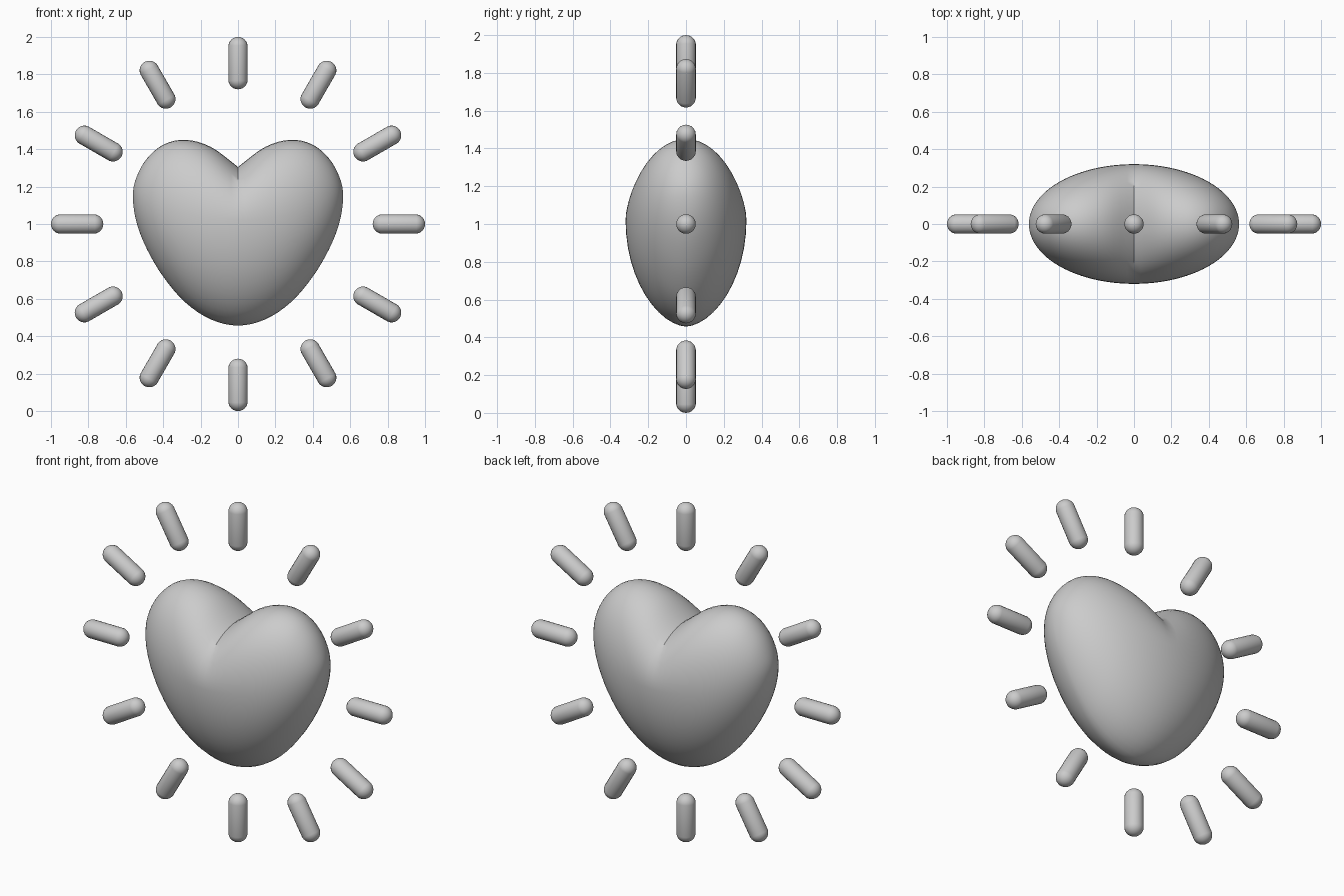
import bpy, bmesh
from math import sin, cos, pi, radians
from mathutils import Matrix

if "Cube" in bpy.data.objects:
    bpy.data.objects.remove(bpy.data.objects["Cube"])

HALF_W, DEPTH = 0.562, 0.32
# Heart outline heights at x = HALF_W * sin(0, 15, ... 90 degrees)
TOP = [1.305, 1.412, 1.45, 1.425, 1.35, 1.25, 1.15]
BOTTOM = [0.457, 0.49, 0.58, 0.715, 0.865, 1.01, 1.15]


def smooth_curve(before, values, after, t):
    """Catmull-Rom through evenly spaced values, t in 0..1"""
    p = [before] + values + [after]
    f = t * (len(values) - 1)
    i = min(int(f), len(values) - 2)
    f -= i
    a, b, c, d = p[i:i + 4]
    return b + 0.5 * f * (c - a + f * (2*a - 5*b + 4*c - d + f * (3*(b - c) + d - a)))


def finish(bm, name):
    bmesh.ops.recalc_face_normals(bm, faces=bm.faces)
    mesh = bpy.data.meshes.new(name)
    bm.to_mesh(mesh)
    bm.free()
    obj = bpy.data.objects.new(name, mesh)
    bpy.context.collection.objects.link(obj)
    bpy.ops.object.select_all(action='DESELECT')
    obj.select_set(True)
    bpy.context.view_layer.objects.active = obj
    bpy.ops.object.shade_smooth_by_angle(angle=radians(40))
    return obj


# Heart: egg-shaped sections swept across x, closing to a point at each side
def build_heart(columns=48, around=48):
    bm = bmesh.new()
    rings = []
    for i in range(1, columns):
        a = -pi / 2 + pi * i / columns
        t = abs(a) / (pi / 2)
        top = smooth_curve(1.19, TOP, BOTTOM[-2], t)
        low = smooth_curve(BOTTOM[1], BOTTOM, TOP[-2], t)
        mid = 1.02 + 0.13 * sin(a) ** 2
        ring = []
        for k in range(around):
            s = 2 * pi * k / around
            c, h = cos(s), sin(s)
            if h < 0:
                c = (1 if c > 0 else -1) * abs(c) ** 1.15
            z = mid + h * ((top - mid) if h > 0 else (mid - low))
            ring.append(bm.verts.new((HALF_W * sin(a), DEPTH * cos(a) * c, z)))
        rings.append(ring)
    for r, q in zip(rings, rings[1:]):
        for k in range(around):
            n = (k + 1) % around
            bm.faces.new((r[k], r[n], q[n], q[k]))
    for ring, x in ((rings[0], -HALF_W), (rings[-1], HALF_W)):
        pole = bm.verts.new((x, 0, 1.15))
        for k in range(around):
            bm.faces.new((ring[k], ring[(k + 1) % around], pole))
    return finish(bm, "heart")


# Rays: twelve round-ended rods in a circle around the heart
def build_ray(index, radius=0.052, inner=0.72, outer=1.0):
    bm = bmesh.new()
    bmesh.ops.create_uvsphere(bm, u_segments=20, v_segments=13, radius=radius)
    shift = (outer - inner) / 2 - radius
    for v in bm.verts:
        v.co.z += shift if v.co.z > 0 else -shift
    place = (Matrix.Translation((0, 0, 1))
             @ Matrix.Rotation(radians(30 * index), 4, 'Y')
             @ Matrix.Translation((0, 0, (inner + outer) / 2)))
    bm.transform(place)
    return finish(bm, f"ray_{index + 1}")


build_heart()
for n in range(12):
    build_ray(n)
